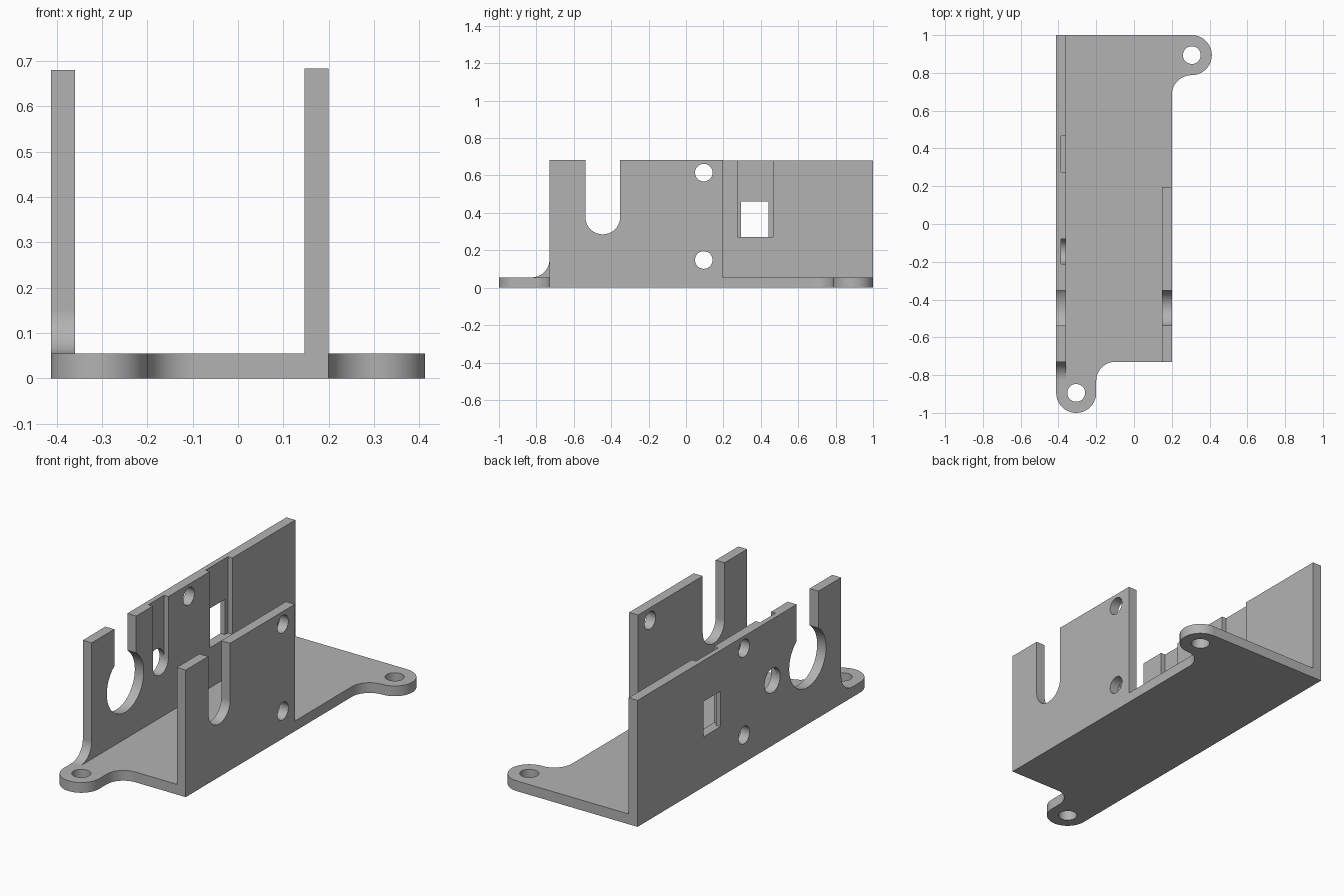
import bpy, bmesh, math

if "Cube" in bpy.data.objects:
    bpy.data.objects.remove(bpy.data.objects["Cube"], do_unlink=True)

grey = bpy.data.materials.new("plain grey")
grey.use_nodes = True
grey.diffuse_color = (0.45, 0.45, 0.45, 1)
grey.node_tree.nodes["Principled BSDF"].inputs["Base Color"].default_value = grey.diffuse_color

BASE_H, WALL_H = 0.055, 0.68
LEFT, RIGHT, FRONT, BACK = -0.412, 0.2, -0.73, 1.0
THICK = 0.053
TAB_R, HOLE_R = 0.106, 0.047


def arc(u, v, r, start, end, steps=20):
    angles = [math.radians(start + (end - start) * i / steps) for i in range(steps + 1)]
    return [(u + r * math.cos(a), v + r * math.sin(a)) for a in angles]


def circle(u, v, r):
    return arc(u, v, r, 0, 360, 40)[:-1]


def rect(u0, u1, v0, v1):
    return [(u0, v0), (u1, v0), (u1, v1), (u0, v1)]


def u_slot(u, v, r):
    """Round-bottomed slot that is open at the top."""
    return arc(u, v, r, 180, 360) + [(u + r, 1), (u - r, 1)]


def prism(name, outline, axis, low, high):
    """Extrude an outline along z (outline in xy) or along x (outline in yz)."""
    bm = bmesh.new()
    place = (lambda p: (p[0], p[1], low)) if axis == "z" else (lambda p: (low, p[0], p[1]))
    face = bm.faces.new([bm.verts.new(place(p)) for p in outline])
    new = bmesh.ops.extrude_face_region(bm, geom=[face])["geom"]
    move = (0, 0, high - low) if axis == "z" else (high - low, 0, 0)
    bmesh.ops.translate(bm, vec=move, verts=[g for g in new if isinstance(g, bmesh.types.BMVert)])
    bmesh.ops.recalc_face_normals(bm, faces=bm.faces)
    mesh = bpy.data.meshes.new(name)
    bm.to_mesh(mesh)
    bm.free()
    mesh.materials.append(grey)
    obj = bpy.data.objects.new(name, mesh)
    bpy.context.collection.objects.link(obj)
    return obj


def combine(target, other, operation):
    mod = target.modifiers.new("combine", "BOOLEAN")
    mod.object, mod.operation, mod.solver = other, operation, "EXACT"
    bpy.context.view_layer.objects.active = target
    bpy.ops.object.modifier_apply(modifier=mod.name)
    bpy.data.objects.remove(other, do_unlink=True)


def cut(target, outline, axis, low, high):
    combine(target, prism("cutter", outline, axis, low, high), "DIFFERENCE")


# Base plate with two rounded screw tabs blended into its edges
tabs = [(LEFT + TAB_R, -1 + TAB_R), (RIGHT + TAB_R, BACK - TAB_R)]
outline = [(LEFT, BACK)]
outline += arc(*tabs[0], TAB_R, 180, 360)
outline += arc(-0.1, FRONT - 0.1, 0.1, 180, 90)
outline += [(RIGHT, FRONT)]
outline += arc(tabs[1][0], tabs[1][1] - 2 * TAB_R, TAB_R, 180, 90)
outline += arc(*tabs[1], TAB_R, -90, 90)[1:]
bracket = prism("mounting_bracket", outline, "z", 0, BASE_H)
for tab in tabs:
    cut(bracket, circle(*tab, HOLE_R), "z", -1, 1)

# Long wall with a curved gusset running onto the front tab
inner = LEFT + THICK
half = LEFT + THICK / 2
gusset = arc(FRONT - 0.096, BASE_H + 0.096, 0.096, 0, -90)
long_wall = prism("long_wall", [(BACK, 0), (BACK, WALL_H), (FRONT, WALL_H)] + gusset
                  + [(FRONT - 0.096, 0.02), (FRONT, 0.02), (FRONT, 0)], "x", LEFT, inner)

# Short wall opposite
short_wall = prism("short_wall", rect(FRONT, 0.197, 0, WALL_H + 0.003), "x", RIGHT - THICK, RIGHT)

# Screw holes and shaft slots through both walls
for wall in (long_wall, short_wall):
    for z in (0.148, 0.615):
        cut(wall, circle(0.095, z, HOLE_R), "x", -1, 1)
    cut(wall, u_slot(-0.445, 0.378, 0.093), "x", -1, 1)

# Wide round opening, window and small hole in the long wall
cut(long_wall, circle(-0.445, 0.355, 0.157), "x", -1, 1)
cut(long_wall, rect(0.295, 0.44, 0.27, 0.46), "x", -1, 1)
cut(long_wall, circle(-0.145, 0.35, 0.066), "x", -1, 1)

# Half-depth recesses on its inner face, open at the top
cut(long_wall, rect(0.275, 0.465, 0.27, 1), "x", half, 0)
cut(long_wall, u_slot(-0.145, 0.35, 0.066), "x", half, 0)

# Join the parts into one solid
for wall in (long_wall, short_wall):
    combine(bracket, wall, "UNION")

bpy.ops.object.select_all(action="DESELECT")
bracket.select_set(True)
bpy.context.view_layer.objects.active = bracket
bpy.ops.object.shade_smooth_by_angle(angle=math.radians(30))
bracket.modifiers.new("even shading", "WEIGHTED_NORMAL").keep_sharp = True
